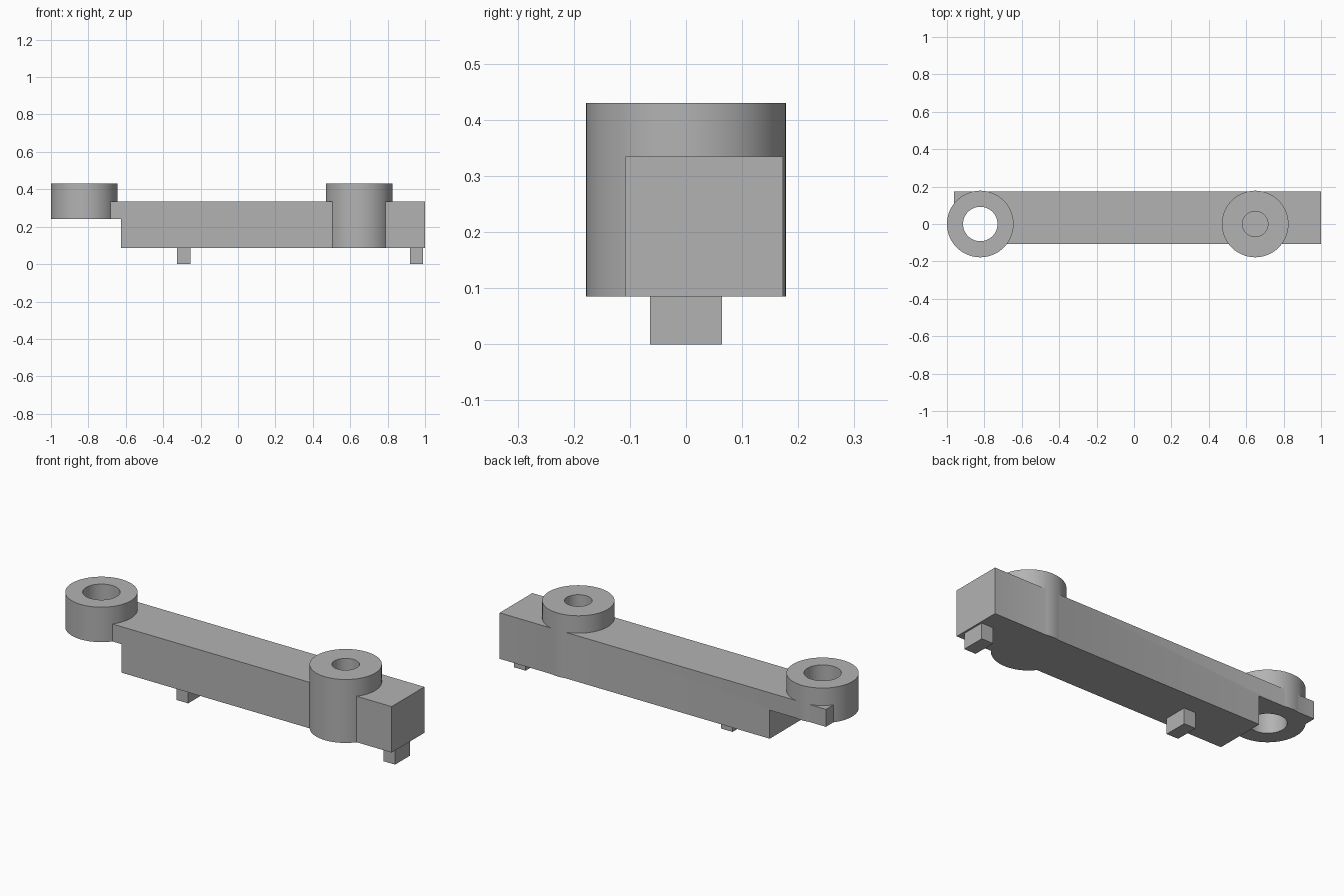
import bpy
import bmesh

cube = bpy.data.objects.get("Cube")
if cube:
    bpy.data.objects.remove(cube, do_unlink=True)

grey = bpy.data.materials.new("plain grey")
grey.use_nodes = True
colour = (0.45, 0.45, 0.45, 1)
grey.diffuse_color = colour
grey.node_tree.nodes["Principled BSDF"].inputs["Base Color"].default_value = colour

BASE, STEP, DECK, TOP = 0.085, 0.24, 0.335, 0.43
RADIUS = 0.178
RING_X, BOSS_X = -0.822, 0.648


def finish(name, bm):
    bmesh.ops.recalc_face_normals(bm, faces=bm.faces)
    mesh = bpy.data.meshes.new(name)
    bm.to_mesh(mesh)
    bm.free()
    mesh.materials.append(grey)
    obj = bpy.data.objects.new(name, mesh)
    bpy.context.collection.objects.link(obj)
    return obj


def prism(name, profile, y0, y1):
    """Extrude an x-z profile from y0 to y1."""
    bm = bmesh.new()
    face = bm.faces.new([bm.verts.new((x, y0, z)) for x, z in profile])
    out = bmesh.ops.extrude_face_region(bm, geom=[face])
    moved = [v for v in out["geom"] if isinstance(v, bmesh.types.BMVert)]
    bmesh.ops.translate(bm, verts=moved, vec=(0, y1 - y0, 0))
    return finish(name, bm)


def cylinder(name, x, radius, z0, z1):
    bm = bmesh.new()
    bmesh.ops.create_cone(bm, cap_ends=True, segments=96, radius1=radius,
                          radius2=radius, depth=z1 - z0)
    bmesh.ops.translate(bm, verts=bm.verts, vec=(x, 0, (z0 + z1) / 2))
    return finish(name, bm)


def combine(target, tool, operation):
    """Apply a boolean and discard its tool."""
    tool.hide_render = True
    mod = target.modifiers.new(operation.title(), "BOOLEAN")
    mod.operation, mod.solver, mod.object = operation, "EXACT", tool
    bpy.context.view_layer.objects.active = target
    bpy.ops.object.modifier_apply(modifier=mod.name)
    bpy.data.objects.remove(tool, do_unlink=True)


# Bar with a thin stepped tongue at one end
arm = prism("lever_arm", [(-0.625, BASE), (1, BASE), (1, DECK), (-0.963, DECK),
                          (-0.963, STEP), (-0.625, STEP)], -0.108, 0.173)

# Open ring on the tongue and tall boss near the other end
combine(arm, cylinder("end_ring", RING_X, RADIUS, STEP, TOP), "UNION")
combine(arm, cylinder("pivot_boss", BOSS_X, RADIUS, BASE, TOP), "UNION")

# Through hole in the ring, blind hole in the boss
combine(arm, cylinder("ring_hole", RING_X, 0.092, 0.1, 0.6), "DIFFERENCE")
combine(arm, cylinder("boss_hole", BOSS_X, 0.068, 0.18, 0.6), "DIFFERENCE")

bpy.ops.object.select_all(action="DESELECT")
arm.select_set(True)
bpy.context.view_layer.objects.active = arm
bpy.ops.object.shade_smooth_by_angle(angle=0.5)

# Small locating pegs underneath
for name, x in (("middle_peg", -0.325), ("end_peg", 0.92)):
    prism(name, [(x, 0), (x + 0.07, 0), (x + 0.07, BASE), (x, BASE)], -0.064, 0.064)
